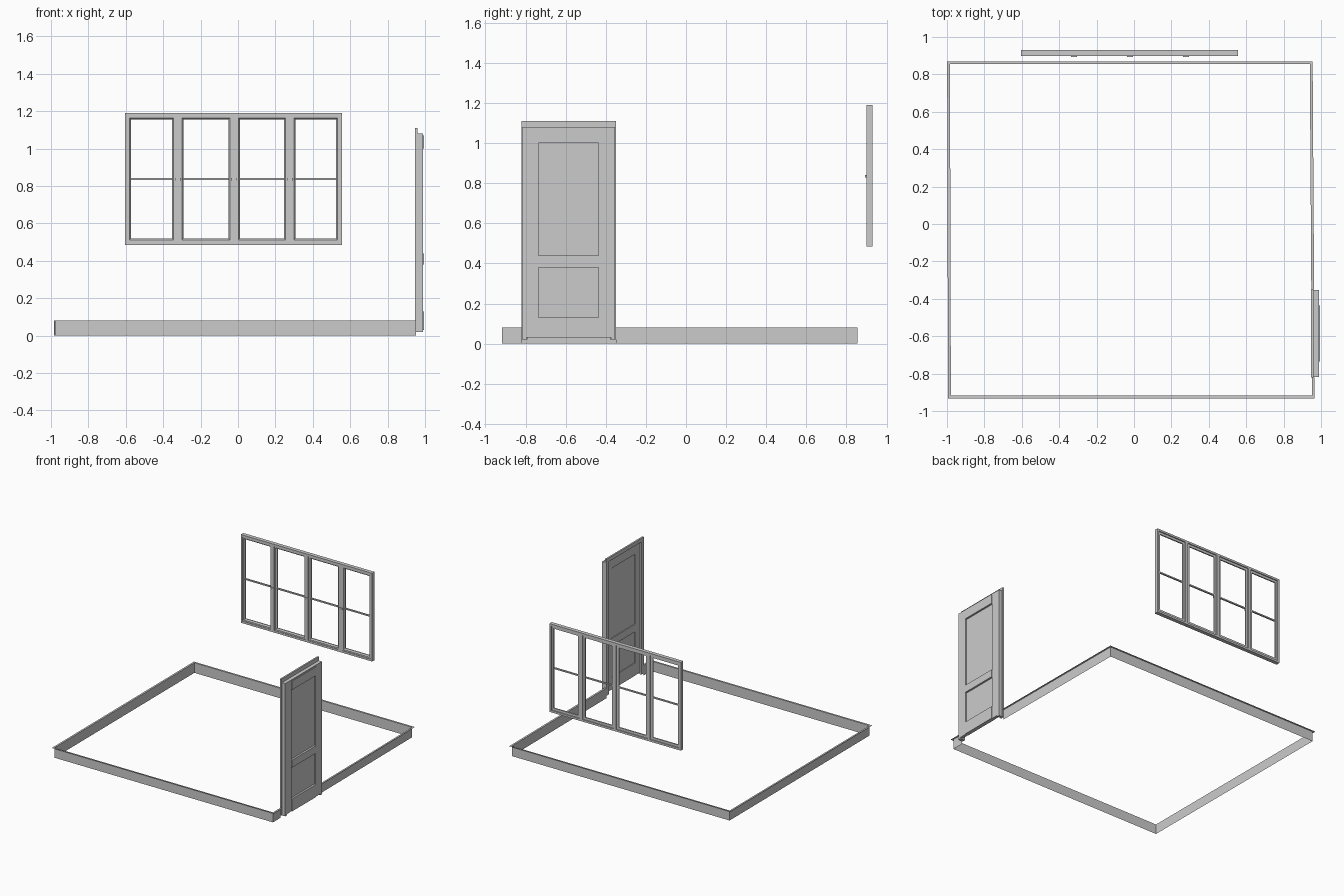
import bpy, bmesh
from mathutils import Vector

if "Cube" in bpy.data.objects:
    bpy.data.objects.remove(bpy.data.objects["Cube"])


def finish(name, bm):
    bmesh.ops.recalc_face_normals(bm, faces=bm.faces)
    me = bpy.data.meshes.new(name)
    bm.to_mesh(me)
    bm.free()
    ob = bpy.data.objects.new(name, me)
    bpy.context.collection.objects.link(ob)
    return ob


def box(name, x0, x1, y0, y1, z0, z1):
    bm = bmesh.new()
    bmesh.ops.create_cube(bm, size=1)
    for v in bm.verts:
        v.co = (x1 if v.co.x > 0 else x0, y1 if v.co.y > 0 else y0, z1 if v.co.z > 0 else z0)
    return finish(name, bm)


def window_ring(name, x0, x1, z0, z1, profile):
    """Sweep a closed (inset, y) profile round a mitred rectangle."""
    bm = bmesh.new()
    loops = [[bm.verts.new(p) for p in ((x0 + d, y, z0 + d), (x1 - d, y, z0 + d),
                                        (x1 - d, y, z1 - d), (x0 + d, y, z1 - d))]
             for d, y in profile]
    for a, b in zip(loops, loops[1:] + loops[:1]):
        for i in range(4):
            j = (i + 1) % 4
            bm.faces.new((a[i], a[j], b[j], b[i]))
    return finish(name, bm)


# Skirting board: upright face with a thin ledge back to the wall, open at the door
H, LEDGE = 0.08, 0.015
DOOR_Y0, DOOR_Y1 = -0.82, -0.35
right_x = lambda y: 0.948 - 0.0055 * (y + 0.35)
corners = [(right_x(DOOR_Y1), DOOR_Y1, 1, 0), (0.940, 0.855, 1, 1), (-0.984, 0.855, -1, 1),
           (-0.979, -0.917, -1, -1), (right_x(-0.917), -0.917, 1, -1),
           (right_x(DOOR_Y0), DOOR_Y0, 1, 0)]
bm = bmesh.new()
rows = []
for x, y, sx, sy in corners:
    rows.append([bm.verts.new((x, y, 0)), bm.verts.new((x, y, H)),
                 bm.verts.new((x + sx * LEDGE, y + sy * LEDGE, H))])
for a, b in zip(rows, rows[1:]):
    for k in range(2):
        bm.faces.new((a[k], b[k], b[k + 1], a[k + 1]))
finish("skirting_board", bm)

# Door casing on the room side, then the deeper jambs
for tag, y0, y1 in (("left", DOOR_Y0, -0.79), ("right", -0.38, DOOR_Y1)):
    box("casing_" + tag, 0.947, 0.960, y0, y1, 0.02, 1.11)
for tag, y0, y1 in (("left", -0.817, -0.795), ("right", -0.375, -0.353)):
    box("jamb_" + tag, 0.960, 0.989, y0, y1, 0.02, 1.08)
box("casing_head", 0.947, 0.960, -0.79, -0.38, 1.08, 1.11)
box("jamb_head", 0.960, 0.989, -0.795, -0.375, 1.065, 1.08)

# Door leaf: recessed panel, stiles and raised rails
box("door_panel", 0.970, 0.979, -0.795, -0.375, 0.03, 1.07)
for tag, y0, y1 in (("left", -0.795, -0.735), ("right", -0.435, -0.375)):
    box("door_stile_" + tag, 0.965, 0.989, y0, y1, 0.03, 1.07)
for tag, z0, z1 in (("bottom", 0.03, 0.13), ("middle", 0.38, 0.44), ("top", 1.0, 1.07)):
    box("door_rail_" + tag, 0.963, 0.994, -0.735, -0.435, z0, z1)

# Window outer frame
Y0, Y1, Z0, Z1 = 0.899, 0.930, 0.485, 1.19
X0, X1 = -0.605, 0.556
window_ring("window_frame", X0, X1, Z0, Z1, [(0, Y0), (0, Y1), (0.016, Y1), (0.016, Y0)])

# Window mullions and their small catches
for i, x in enumerate((-0.322, -0.021, 0.277)):
    box(f"mullion_{i + 1}", x - 0.012, x + 0.012, Y0, Y1, Z0 + 0.016, Z1 - 0.016)
    box(f"catch_{i + 1}", x - 0.016, x + 0.016, 0.893, Y0, 0.828, 0.842)

# Four sashes with a stepped moulding and one glazing bar each
sash_profile = [(0, 0.903), (0, 0.922), (0.020, 0.922), (0.020, 0.912), (0.012, 0.903)]
for i, (a, b) in enumerate(((-0.593, -0.333), (-0.311, -0.032), (-0.010, 0.266), (0.288, 0.544))):
    window_ring(f"sash_{i + 1}", a, b, 0.50, 1.175, sash_profile)
    box(f"glazing_bar_{i + 1}", a + 0.018, b - 0.018, 0.908, 0.920, 0.832, 0.842)
